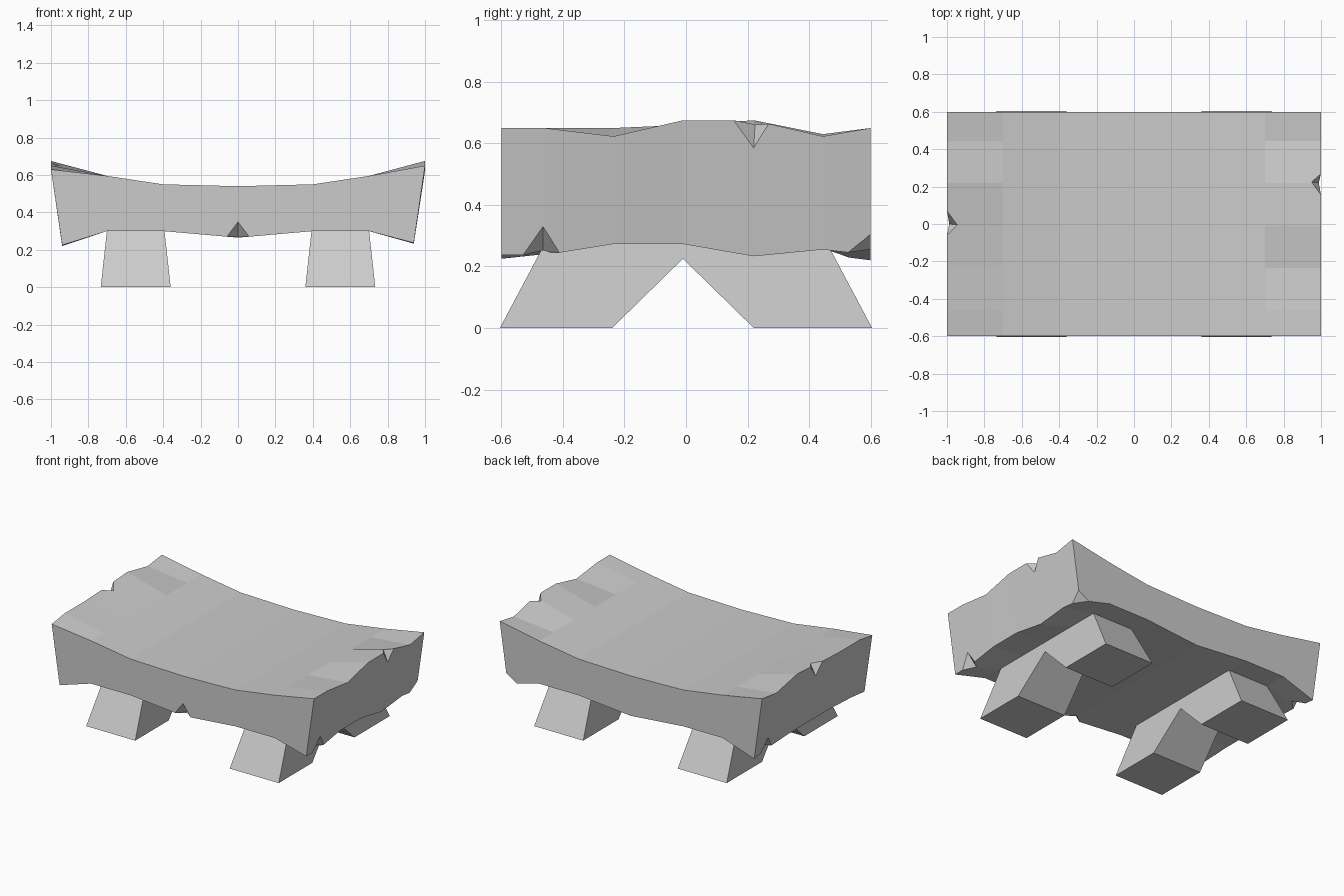
import bpy, bmesh

def make_object(name, bm):
    bmesh.ops.recalc_face_normals(bm, faces=bm.faces)
    mesh = bpy.data.meshes.new(name)
    bm.to_mesh(mesh)
    bm.free()
    obj = bpy.data.objects.new(name, mesh)
    bpy.context.collection.objects.link(obj)
    return obj

def loft(name, rings):
    """Closed solid through rings of equal length, capped at both ends."""
    bm = bmesh.new()
    vs = [[bm.verts.new(p) for p in ring] for ring in rings]
    for a, b in zip(vs, vs[1:]):
        for i in range(len(a)):
            j = (i + 1) % len(a)
            bm.faces.new((a[i], a[j], b[j], b[i]))
    bm.faces.new(vs[0])
    bm.faces.new(vs[-1])
    return make_object(name, bm)

# Sagging slab: constant middle section, rough heights along both ends
ys = [-0.60, -0.46, -0.235, -0.01, 0.22, 0.445, 0.60]
left_top = [0.63, 0.65, 0.65, 0.66, 0.675, 0.63, 0.65]
right_top = [0.65, 0.65, 0.623, 0.675, 0.675, 0.623, 0.65]
left_low = [0.225, 0.24, 0.25, 0.25, 0.25, 0.24, 0.22]
right_low = [0.237, 0.237, 0.273, 0.273, 0.233, 0.255, 0.237]
mid_top = [(-0.7, 0.595), (-0.4, 0.55), (0, 0.54), (0.4, 0.55), (0.7, 0.595)]
mid_low = [(0.7, 0.30), (0.4, 0.30), (0, 0.265), (-0.4, 0.30), (-0.7, 0.30)]
rings = []
for y, lt, rt, lb, rb in zip(ys, left_top, right_top, left_low, right_low):
    section = [(-1, lt)] + mid_top + [(1, rt), (0.94, rb)] + mid_low + [(-0.94, lb)]
    rings.append([(x, y, z) for x, z in section])
slab = loft("slab", rings)

# Chips broken out of the slab edges; last point of each lies outside the slab
chips = [
    [(-0.06, -0.6, 0.27), (0.06, -0.6, 0.27), (0, -0.6, 0.35), (0, -0.54, 0.27), (0, -0.7, 0.18)],
    [(1, 0.155, 0.675), (1, 0.27, 0.665), (0.988, 0.22, 0.585), (0.945, 0.225, 0.67), (1.1, 0.22, 0.75)],
    [(-1, -0.06, 0.66), (-1, 0.07, 0.665), (-0.988, 0, 0.575), (-0.94, -0.005, 0.655), (-1.1, 0, 0.75)],
    [(0.94, -0.53, 0.237), (0.942, -0.41, 0.245), (0.953, -0.465, 0.33), (0.88, -0.465, 0.25), (1.05, -0.465, 0.15)],
    [(-0.94, 0.53, 0.23), (-0.942, 0.41, 0.24), (-0.953, 0.465, 0.32), (-0.88, 0.465, 0.25), (-1.05, 0.465, 0.15)],
    [(0.94, 0.52, 0.24), (0.87, 0.6, 0.256), (0.95, 0.6, 0.305), (1.05, 0.7, 0.15)],
]
for i, pts in enumerate(chips):
    bm = bmesh.new()
    bmesh.ops.convex_hull(bm, input=[bm.verts.new(p) for p in pts])
    cutter = make_object(f"chip_cutter_{i + 1}", bm)
    cutter.hide_render = True
    cutter.hide_set(True)
    mod = slab.modifiers.new("chip", 'BOOLEAN')
    mod.operation = 'DIFFERENCE'
    mod.solver = 'EXACT'
    mod.object = cutter

# Splayed leg pairs: V-notched side profile, tapering in width towards the top
profile = [(-0.605, 0), (-0.24, 0), (-0.01, 0.225), (0.22, 0), (0.605, 0),
           (0.435, 0.32), (-0.435, 0.32)]
for side, name in ((-1, "left_legs"), (1, "right_legs")):
    loft(name, [[(side * 0.547 + s * (0.187 - 0.11 * z), y, z) for y, z in profile]
                for s in (-1, 1)])
